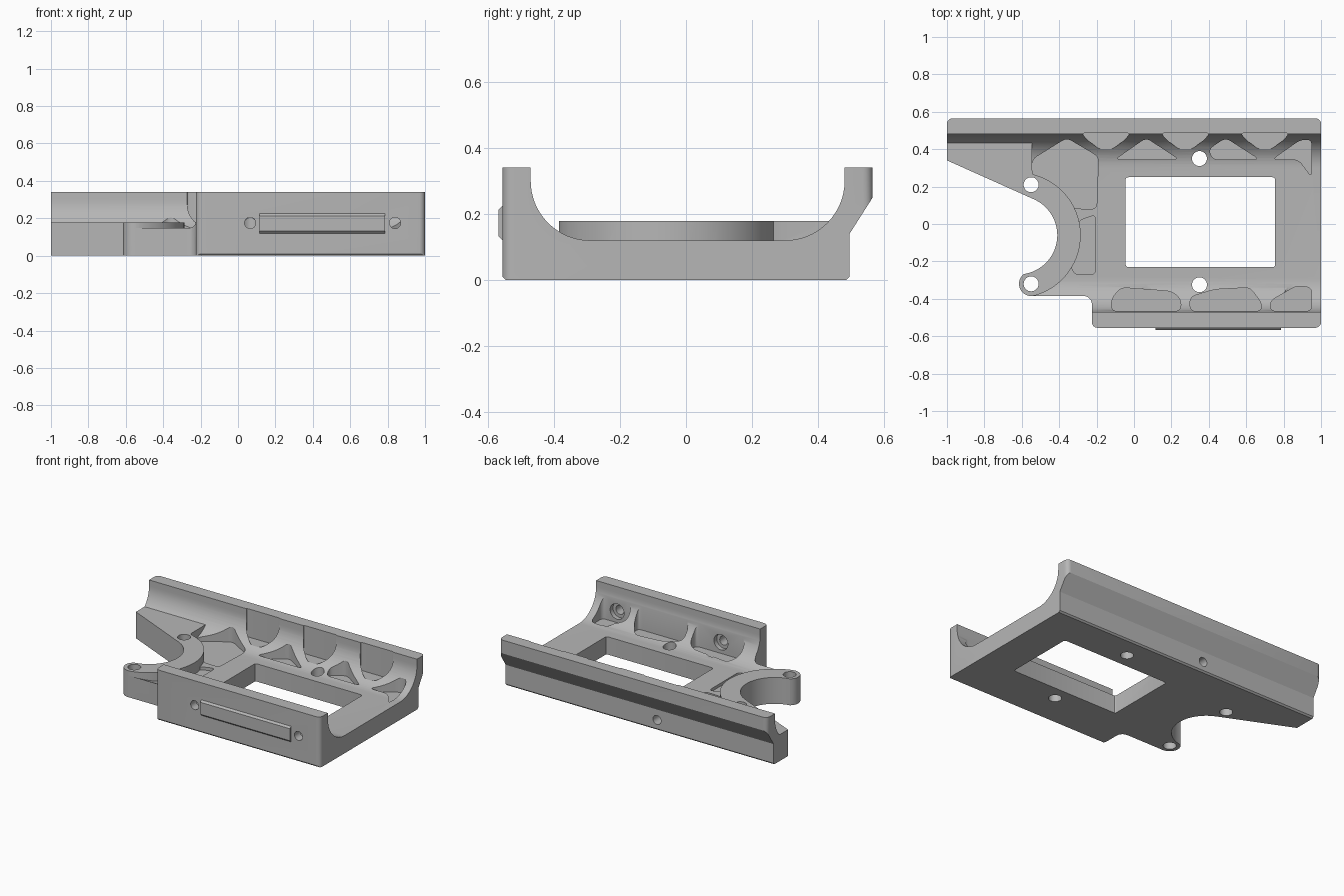
import bpy, bmesh, math
from mathutils import Vector

if "Cube" in bpy.data.objects:
    bpy.data.objects.remove(bpy.data.objects["Cube"])

grey = bpy.data.materials.new("light grey")
grey.diffuse_color = (0.47, 0.47, 0.47, 1)
grey.use_nodes = True
grey.node_tree.nodes["Principled BSDF"].inputs["Base Color"].default_value = grey.diffuse_color


def arc(cx, cy, r, a0, a1, n=16):
    return [(cx + r * math.cos(math.radians(a0 + (a1 - a0) * i / n)),
             cy + r * math.sin(math.radians(a0 + (a1 - a0) * i / n))) for i in range(n + 1)]


def rounded(pts, r=0.03, n=5):
    """Round every corner of a polygon."""
    out = []
    for i, p in enumerate(pts):
        p, a, b = Vector(p), Vector(pts[i - 1]), Vector(pts[(i + 1) % len(pts)])
        s = p + (a - p).normalized() * min(r, (a - p).length * 0.45)
        e = p + (b - p).normalized() * min(r, (b - p).length * 0.45)
        for k in range(n + 1):
            t = k / n
            out.append(tuple(s * (1 - t) ** 2 + p * 2 * t * (1 - t) + e * t * t))
    return out


def prism(name, pts, lo, hi, axis="z"):
    """Extrude a polygon: axis z takes (x, y), x takes (y, z), y takes (x, z)."""
    place = {"z": lambda u, v, w: (u, v, w), "x": lambda u, v, w: (w, u, v),
             "y": lambda u, v, w: (u, w, v)}[axis]
    bm = bmesh.new()
    f = bm.faces.new([bm.verts.new(place(u, v, lo)) for u, v in pts])
    ext = bmesh.ops.extrude_face_region(bm, geom=[f])
    move = Vector(place(0, 0, hi - lo))
    bmesh.ops.translate(bm, vec=move, verts=[v for v in ext["geom"] if isinstance(v, bmesh.types.BMVert)])
    bmesh.ops.recalc_face_normals(bm, faces=bm.faces)
    me = bpy.data.meshes.new(name)
    bm.to_mesh(me)
    bm.free()
    ob = bpy.data.objects.new(name, me)
    bpy.context.collection.objects.link(ob)
    me.materials.append(grey)
    return ob


def disc(x, y, r, n=32):
    return arc(x, y, r, 0, 360, n)[:-1]


def combine(target, tool, op):
    """Apply a boolean and remove the tool."""
    m = target.modifiers.new(op, "BOOLEAN")
    m.operation, m.object, m.solver = op, tool, "EXACT"
    bpy.context.view_layer.objects.active = target
    bpy.ops.object.modifier_apply(modifier=m.name)
    bpy.data.objects.remove(tool, do_unlink=True)


# Cradle: channel cross-section with curved inner corners
section = ([(-0.545, 0), (0.485, 0), (0.495, 0.01), (0.495, 0.14), (0.565, 0.25), (0.565, 0.34), (0.48, 0.34)]
           + arc(0.30, 0.30, 0.18, 0, -90) + arc(-0.29, 0.30, 0.18, -90, -180)
           + [(-0.47, 0.34), (-0.555, 0.34), (-0.555, 0.01)])
cradle = prism("cradle", section, -1.0, 1.0, "x")

# Plan outline with clamp arm, bolt boss and tapered wing
bore = (-0.62, -0.06)
boss = arc(-0.55, -0.32, 0.065, 105, 270)
outline = ([(-0.535, 0.132), bore] + boss + [(-0.27, -0.385)]
           + arc(-0.27, -0.43, 0.045, 90, 0, 6)[1:]
           + arc(-0.195, -0.525, 0.03, 180, 270, 5)
           + arc(0.97, -0.525, 0.03, 270, 360, 5) + arc(0.97, 0.535, 0.03, 0, 90, 5)
           + arc(-0.97, 0.535, 0.03, 90, 180, 5) + [(-1, 0.34)])
combine(cradle, prism("plan", outline, -0.1, 0.5), "INTERSECT")

# Lightening pockets in the floor and lower corners
pockets = [
    [(-0.545, 0.345), (-0.36, 0.46), (-0.19, 0.36), (-0.2, 0.08), (-0.28, 0.08), (-0.4, 0.1), (-0.545, 0.2)],
    [(-0.205, 0.05), (-0.205, -0.27), (-0.32, -0.27), (-0.38, -0.1), (-0.29, 0.02)],
    [(-0.10, 0.345), (0.065, 0.46), (0.24, 0.345)],
    [(0.42, 0.345), (0.40, 0.40), (0.49, 0.46), (0.67, 0.345)],
    [(0.74, 0.345), (0.89, 0.45), (0.95, 0.45), (0.95, 0.25), (0.88, 0.345)],
    [(-0.12, -0.465), (-0.12, -0.40), (-0.07, -0.34), (0.20, -0.36), (0.25, -0.40), (0.25, -0.465)],
    [(0.30, -0.465), (0.30, -0.39), (0.43, -0.35), (0.62, -0.34), (0.68, -0.42), (0.68, -0.465)],
    [(0.73, -0.465), (0.73, -0.41), (0.87, -0.33), (0.95, -0.34), (0.95, -0.465)],
]
for p in pockets:
    combine(cradle, prism("pocket", rounded(p), 0.10, 0.6), "DIFFERENCE")

# Upper scallops along the rear wall
for x in (-0.15, 0.275, 0.70):
    p = [(x - 0.13, 0.486), (x - 0.10, 0.45), (x - 0.035, 0.40),
         (x + 0.035, 0.40), (x + 0.10, 0.45), (x + 0.13, 0.486)]
    combine(cradle, prism("scallop", rounded(p, 0.02), 0.15, 0.6), "DIFFERENCE")

# Raised clamp ring and wing deck
deck = ([bore] + boss[:-1] + arc(-0.55, -0.32, 0.065, 270, 285, 2)
        + arc(*bore, 0.335, -74, 76, 28) + [(-0.545, 0.29), (-0.545, 0.47), (-1, 0.47), (-1, 0.34), (-0.535, 0.132)])
combine(cradle, prism("deck", deck, 0.05, 0.178), "UNION")

# Round bore, floor window and vertical bolt holes
combine(cradle, prism("bore", disc(*bore, 0.21, 64), -0.1, 0.6), "DIFFERENCE")
window = rounded([(-0.045, -0.23), (0.755, -0.23), (0.755, 0.25), (-0.045, 0.25)], 0.015, 3)
combine(cradle, prism("window", window, -0.1, 0.6), "DIFFERENCE")
for x, y in ((0.35, 0.35), (0.35, -0.325), (-0.55, 0.21), (-0.55, -0.32)):
    combine(cradle, prism("bolt_hole", disc(x, y, 0.04), -0.1, 0.6), "DIFFERENCE")

# Front wall screw holes with inner counterbores, and blind rear hole
for x in (0.065, 0.84):
    combine(cradle, prism("screw_hole", disc(x, 0.175, 0.03), -0.7, -0.3, "y"), "DIFFERENCE")
    combine(cradle, prism("counterbore", disc(x, 0.175, 0.052), -0.495, -0.3, "y"), "DIFFERENCE")
combine(cradle, prism("rear_hole", disc(-0.13, 0.07, 0.03), 0.38, 0.7, "y"), "DIFFERENCE")

# Chamfered bar on the front wall
bar = prism("front_bar", [(-0.55, 0.115), (-0.55, 0.23), (-0.567, 0.213), (-0.567, 0.132)], 0.115, 0.785, "x")

for ob in (cradle, bar):
    bpy.ops.object.select_all(action="DESELECT")
    ob.select_set(True)
    bpy.context.view_layer.objects.active = ob
    bpy.ops.object.shade_smooth_by_angle(angle=math.radians(30))
